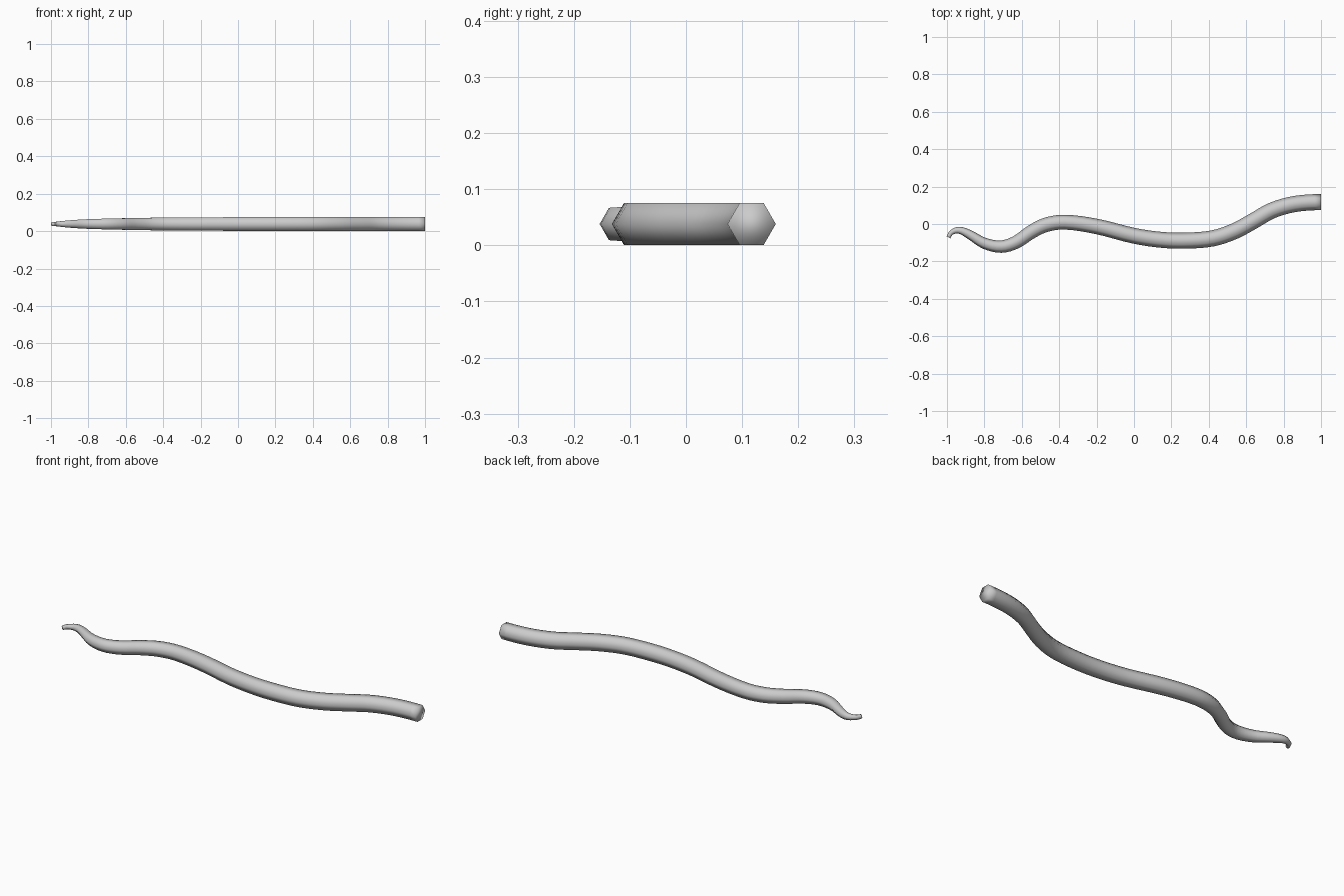
import bpy, bmesh, math
from mathutils import Vector
from mathutils.geometry import interpolate_bezier

if "Cube" in bpy.data.objects:
    bpy.data.objects.remove(bpy.data.objects["Cube"])

SIDES = 6
Z_MID = 0.038

# Centre line seen from above, thin tip to thick root: x, y, cross-section radius
path = [(-0.992, -0.071, 0.011), (-0.975, -0.045, 0.013), (-0.935, -0.033, 0.0185),
        (-0.88, -0.056, 0.024), (-0.80, -0.103, 0.0295), (-0.71, -0.121, 0.033),
        (-0.63, -0.097, 0.035), (-0.55, -0.043, 0.037), (-0.47, -0.004, 0.0385),
        (-0.37, 0.010, 0.0395), (-0.20, -0.013, 0.041), (0.0, -0.063, 0.042),
        (0.14, -0.084, 0.0425), (0.27, -0.089, 0.043), (0.42, -0.077, 0.043),
        (0.54, -0.037, 0.043), (0.64, 0.017, 0.043), (0.74, 0.073, 0.043),
        (0.86, 0.107, 0.043), (1.0, 0.117, 0.043)]
keys = [Vector(p) for p in path]


def tangent(i):
    """Unit direction of the centre line at key i (z holds the radius change)."""
    a, b = keys[max(i - 1, 0)], keys[min(i + 1, len(keys) - 1)]
    t = (b - a) / (b - a).xy.length
    return t


# Smooth the centre line
samples = []
tans = [tangent(i) for i in range(len(keys))]
tans[-1] = Vector((1, 0, 0))
for i in range(len(keys) - 1):
    a, b = keys[i], keys[i + 1]
    d = (b - a).xy.length / 3
    pts = interpolate_bezier(a, a + tans[i] * d, b - tans[i + 1] * d, b, 5)
    samples += pts[:-1]
samples.append(keys[-1])

# Sweep a six-sided section along it
bm = bmesh.new()
rings = []
for i, p in enumerate(samples):
    t = samples[min(i + 1, len(samples) - 1)] - samples[max(i - 1, 0)]
    if i == len(samples) - 1:
        t = Vector((1, 0, 0))
    side = Vector((-t.y, t.x, 0)).normalized()
    ring = []
    for k in range(SIDES):
        ang = math.tau * k / SIDES
        co = Vector((p.x, p.y, Z_MID)) + side * p.z * math.cos(ang)
        co.z += p.z * math.sin(ang)
        ring.append(bm.verts.new(co))
    rings.append(ring)
for r0, r1 in zip(rings, rings[1:]):
    for k in range(SIDES):
        n = (k + 1) % SIDES
        bm.faces.new((r0[k], r0[n], r1[n], r1[k]))

# Tip and root caps
bm.faces.new(rings[0])
bm.faces.new(rings[-1])
bmesh.ops.recalc_face_normals(bm, faces=bm.faces)
for f in bm.faces:
    f.smooth = True

mesh = bpy.data.meshes.new("tentacle")
bm.to_mesh(mesh)
bm.free()
bpy.context.collection.objects.link(bpy.data.objects.new("tentacle", mesh))
